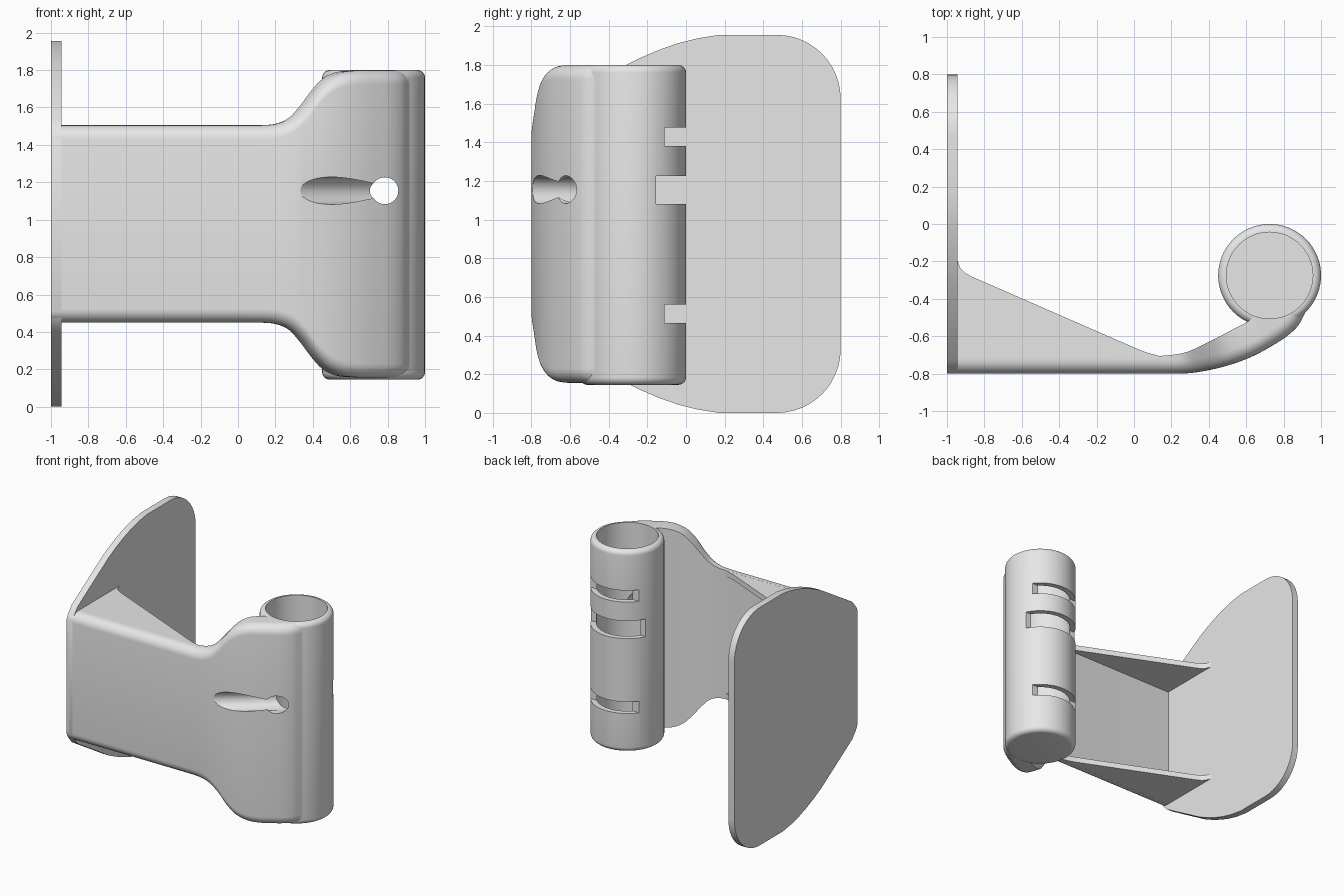
import bpy, bmesh, math
from mathutils import Vector, Matrix

if "Cube" in bpy.data.objects:
    bpy.data.objects.remove(bpy.data.objects["Cube"])

MID = 0.9775                      # height of the symmetry plane
TUBE = Vector((0.725, -0.275, 0))

grey = bpy.data.materials.new("plain grey")
grey.diffuse_color = (0.8, 0.8, 0.8, 1)
grey.use_nodes = True
grey.node_tree.nodes["Principled BSDF"].inputs["Base Color"].default_value = grey.diffuse_color


def make(name, bm):
    bmesh.ops.recalc_face_normals(bm, faces=bm.faces)
    me = bpy.data.meshes.new(name)
    bm.to_mesh(me)
    bm.free()
    me.materials.append(grey)
    ob = bpy.data.objects.new(name, me)
    bpy.context.collection.objects.link(ob)
    return ob


def prism(name, pts, offset):
    """Extrude a closed outline of 3D points by an offset vector."""
    bm = bmesh.new()
    face = bm.faces.new([bm.verts.new(p) for p in pts])
    ext = bmesh.ops.extrude_face_region(bm, geom=[face])
    bmesh.ops.translate(bm, vec=offset, verts=[v for v in ext["geom"] if isinstance(v, bmesh.types.BMVert)])
    return make(name, bm)


def loft(name, rings):
    bm = bmesh.new()
    rows = [[bm.verts.new(p) for p in r] for r in rings]
    n = len(rows[0])
    for a, b in zip(rows, rows[1:]):
        for i in range(n):
            bm.faces.new((a[i], a[(i + 1) % n], b[(i + 1) % n], b[i]))
    bm.faces.new(rows[0])
    bm.faces.new(rows[-1])
    return make(name, bm)


def rod(name, a, b, r, n=40):
    a, b = Vector(a), Vector(b)
    bm = bmesh.new()
    rot = (b - a).to_track_quat('Z', 'Y').to_matrix().to_4x4()
    bmesh.ops.create_cone(bm, cap_ends=True, segments=n, radius1=r, radius2=r,
                          depth=(b - a).length, matrix=Matrix.Translation((a + b) / 2) @ rot)
    return make(name, bm)


def box(name, lo, hi):
    x0, y0, z0 = lo
    x1, y1, z1 = hi
    return prism(name, [(x0, y0, z0), (x1, y0, z0), (x1, y1, z0), (x0, y1, z0)], (0, 0, z1 - z0))


def boolean(target, other, op):
    mod = target.modifiers.new("cut", 'BOOLEAN')
    mod.operation, mod.solver, mod.object = op, 'EXACT', other
    bpy.context.view_layer.objects.active = target
    bpy.ops.object.modifier_apply(modifier=mod.name)
    bpy.data.objects.remove(other)


def smooth(ob, angle=30):
    bpy.ops.object.select_all(action='DESELECT')
    ob.select_set(True)
    bpy.context.view_layer.objects.active = ob
    bpy.ops.object.shade_smooth_by_angle(angle=math.radians(angle))


# side plate: upper half outline (y, height over middle), mirrored downwards
half = [(-0.8, 0.46), (-0.778, 0.507), (-0.73, 0.565), (-0.33, 0.812), (-0.24, 0.857),
        (-0.14, 0.9), (-0.04, 0.935), (0.06, 0.96), (0.17, 0.9775)]
half += [(0.47 + 0.33 * math.sin(t), 0.6475 + 0.33 * math.cos(t))
         for t in (math.pi / 2 * i / 12 for i in range(13))]
outline = half + [(y, -z) for y, z in reversed(half)]
plate = prism("side_plate", [(-1, y, MID + z) for y, z in outline], (0.055, 0, 0))
smooth(plate)

# arm: stations of outer x, y, inner x, y and half height, refined by a spline
stations = [(-0.999, -.8, -0.999, -.71, .5275), (.12, -.8, .12, -.707, .5275),
            (.22, -.8, .20, -.70, .535), (.30, -.797, .27, -.688, .565),
            (.37, -.787, .33, -.665, .63), (.43, -.775, .39, -.635, .71),
            (.50, -.757, .45, -.605, .775), (.58, -.73, .52, -.568, .81),
            (.66, -.695, .61, -.52, .821), (.74, -.65, .68, -.46, .822),
            (.82, -.598, .74, -.42, .822), (.88, -.54, .79, -.39, .822),
            (.915, -.475, .83, -.36, .822), (.945, -.43, .87, -.33, .822)]
path = [stations[0]]
S = [stations[1]] + stations[1:] + [stations[-1]]
for k in range(1, len(S) - 2):
    for j in range(4):
        t = j / 4
        path.append([0.5 * (2 * b + (c - a) * t + (2 * a - 5 * b + 4 * c - d) * t * t
                     + (3 * b - a - 3 * c + d) * t ** 3)
                     for a, b, c, d in zip(S[k - 1], S[k], S[k + 1], S[k + 2])])
path.append(stations[-1])
rings = []
for ox, oy, ix, iy, h in path:
    o, i = Vector((ox, oy, 0)), Vector((ix, iy, 0))
    d, r = (i - o).normalized(), 0.075
    up = []
    for q in range(8):
        a = math.pi / 2 * q / 7
        up.append((o + d * r * (1 - math.cos(a)), h - r + r * math.sin(a)))
    up.append((i, h))
    rings.append([(p.x, p.y, MID + z) for p, z in up]
                 + [(p.x, p.y, MID - z) for p, z in reversed(up)])
arm = loft("arm_and_tube", rings)

# tube body with rounded rims
z0, z1, R, f = 0.145, 1.8, 0.275, 0.04
prof = [(R - f + f * math.sin(a), z0 + f - f * math.cos(a)) for a in (math.pi / 12 * i for i in range(7))]
prof += [(r, z0 + z1 - z) for r, z in reversed(prof)]
tube = loft("tube", [[(TUBE.x + r * math.cos(a), TUBE.y + r * math.sin(a), z)
                      for a in (math.tau * i / 72 for i in range(72))] for r, z in prof])
boolean(arm, tube, 'UNION')

# blind bore, open at the top
boolean(arm, rod("bore", (TUBE.x, TUBE.y, 0.19), (TUBE.x, TUBE.y, 2.2), 0.231, 72), 'DIFFERENCE')

# three slots in the back of the tube
for y, lo, hi in ((-0.11, 1.38, 1.475), (-0.155, 1.08, 1.225), (-0.11, 0.465, 0.56)):
    boolean(arm, box("slot", (0.4, y, lo), (1.1, 0.1, hi)), 'DIFFERENCE')

# slanted channel at the front turning into the tube
bend = (0.785, -0.535, 1.155)
boolean(arm, rod("channel", (0.185, -1.0, 1.155), bend, 0.073), 'DIFFERENCE')
boolean(arm, rod("passage", (0.785, -0.8, 1.155), (0.785, -0.35, 1.155), 0.072), 'DIFFERENCE')
smooth(arm)

# triangular gussets between plate and arm, top and bottom
gusset = [(-0.97, -.72), (.13, -.72), (.13, -.704), (.06, -.685), (0, -.66), (-.87, -.28),
          (-.905, -.26), (-.93, -.235), (-.945, -.19), (-.97, -.19)]
for name, side in (("upper_gusset", 1), ("lower_gusset", -1)):
    g = prism(name, [(x, y, MID + side * 0.527) for x, y in gusset], (0, 0, -side * 0.045))
    smooth(g)
